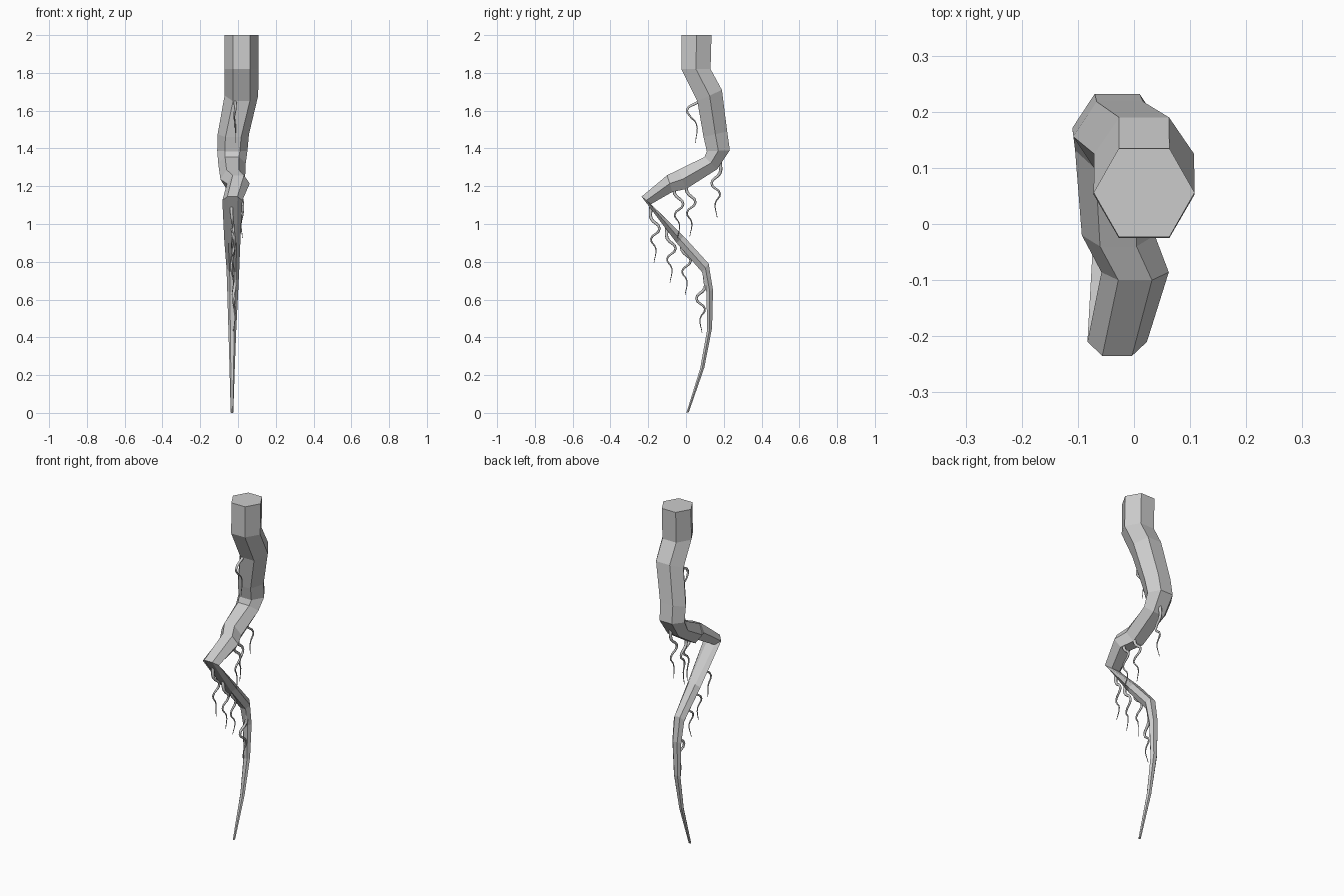
import bpy, bmesh, math
from mathutils import Vector

if "Cube" in bpy.data.objects:
    bpy.data.objects.remove(bpy.data.objects["Cube"])

# Main root: hexagonal rings as (x centre, x radius, front edge y, z, back edge y, z)
RINGS = [
    (.018, .090, -.023, 2.00, .135, 2.00),
    (.018, .090, -.025, 1.82, .130, 1.82),
    (.018, .089, .060, 1.65, .190, 1.71),
    (-.025, .083, .093, 1.46, .218, 1.49),
    (-.030, .080, .110, 1.385, .232, 1.39),
    (-.032, .073, .098, 1.355, .165, 1.29),
    (-.028, .065, -.040, 1.287, .000, 1.185),
    (.002, .060, -.100, 1.258, -.072, 1.17),
    (-.030, .053, -.235, 1.145, -.185, 1.105),
    (-.030, .043, -.050, .90, -.012, .935),
    (-.027, .034, .085, .745, .120, .79),
    (-.028, .029, .108, .64, .143, .65),
    (-.030, .021, .112, .44, .138, .45),
    (-.031, .014, .075, .235, .097, .24),
    (-.032, .007, .002, .0, .015, .004),
]

bm = bmesh.new()
loops = []
for x, r, ya, za, yb, zb in RINGS:
    a, b = Vector((x, ya, za)), Vector((x, yb, zb))
    mid, half = (a + b) / 2, (b - a) / 2
    ring = []
    for i in range(6):
        t = i * math.pi / 3
        p = mid + Vector((r * math.cos(t), 0, 0)) + half * (math.sin(t) / math.sin(math.pi / 3))
        ring.append(bm.verts.new(p))
    loops.append(ring)
for up, low in zip(loops, loops[1:]):
    for i in range(6):
        j = (i + 1) % 6
        bm.faces.new((up[i], low[i], low[j], up[j]))
bm.faces.new(loops[0])
bm.faces.new(loops[-1][::-1])
bmesh.ops.recalc_face_normals(bm, faces=bm.faces)
mesh = bpy.data.meshes.new("main_root")
bm.to_mesh(mesh)
bm.free()
bpy.context.collection.objects.link(bpy.data.objects.new("main_root", mesh))


# Rootlets: thin tapering wavy tubes
def rootlet(n, points):
    cu = bpy.data.curves.new(f"rootlet_{n}", 'CURVE')
    cu.dimensions = '3D'
    cu.bevel_depth = .010
    cu.bevel_resolution = 1
    cu.resolution_u = 4
    cu.use_fill_caps = True
    sp = cu.splines.new('BEZIER')
    sp.bezier_points.add(len(points) - 1)
    for k, (bp, p) in enumerate(zip(sp.bezier_points, points)):
        bp.co = p
        bp.handle_left_type = bp.handle_right_type = 'AUTO'
        bp.radius = 1 - .85 * k / (len(points) - 1)
    bpy.context.collection.objects.link(bpy.data.objects.new(cu.name, cu))


# Upper rootlet grows sideways out of the trunk
rootlet(0, [(-.015, .09, 1.66), (-.015, .055, 1.64), (-.015, .006, 1.605),
            (-.02, .022, 1.57), (-.015, .055, 1.53), (-.015, .05, 1.43)])

# Hanging rootlets: start x, y, z and sway direction
STARTS = [(-.03, .18, 1.31, -1), (.0, .005, 1.21, 1), (.022, -.06, 1.20, 1),
          (-.03, -.185, 1.07, 1), (-.025, -.10, .965, 1), (-.03, -.02, .90, 1),
          (-.02, .10, .70, -1)]
SHAPE = [(0, .02), (0, -.04), (.045, -.095), (.0, -.15), (.025, -.20), (.015, -.275)]
for n, (x, y, z, s) in enumerate(STARTS, 1):
    rootlet(n, [(x + .006 * math.sin(2 * k + n), y + s * dy, z + dz)
                for k, (dy, dz) in enumerate(SHAPE)])
